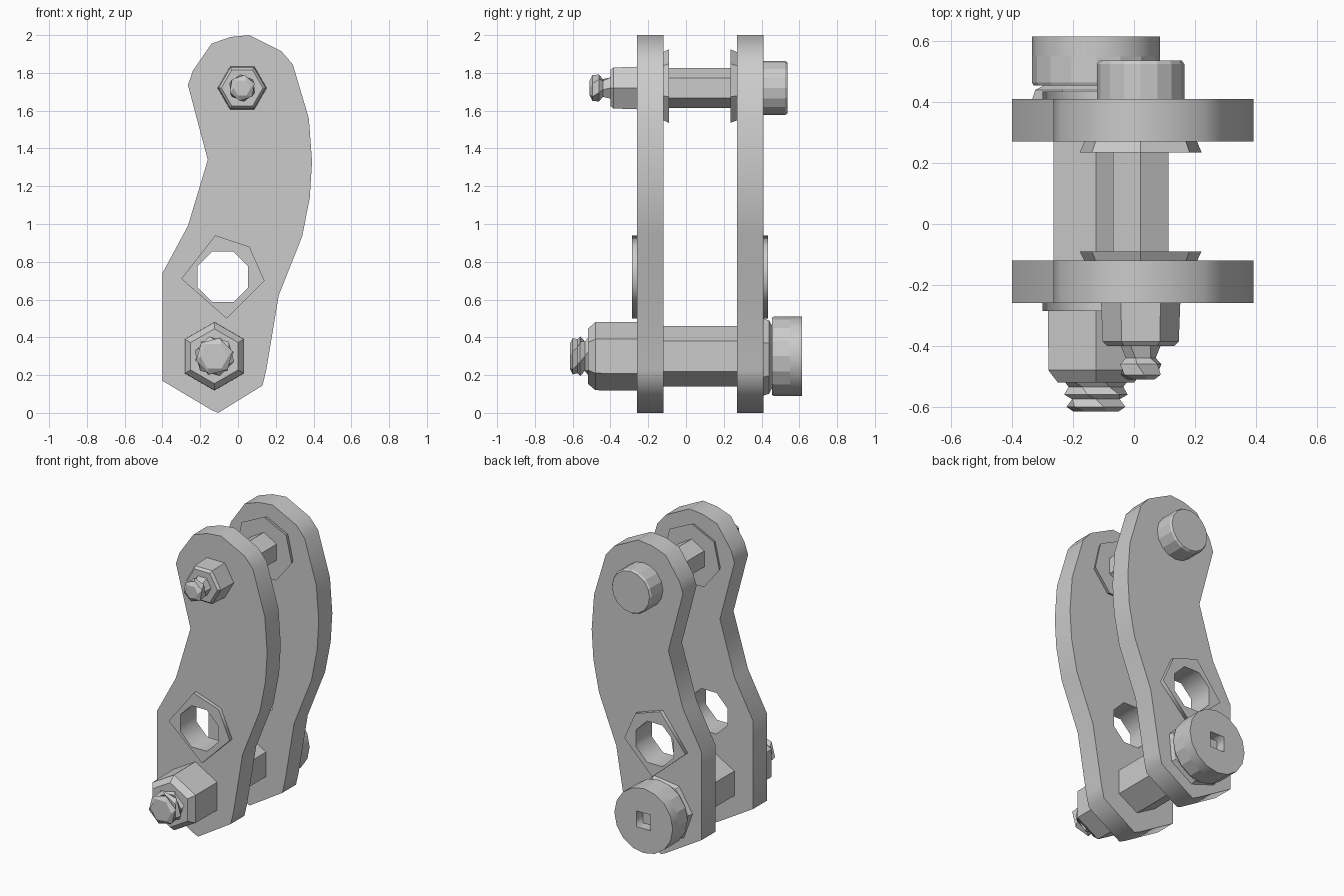
import bpy, bmesh
from math import sin, cos, pi, radians

if "Cube" in bpy.data.objects:
    bpy.data.objects.remove(bpy.data.objects["Cube"])


def ngon(cx, cz, r, n, deg=0):
    return [(cx + r * cos(2 * pi * i / n + radians(deg)),
             cz + r * sin(2 * pi * i / n + radians(deg))) for i in range(n)]


def prism(name, loops, y0, y1):
    """Filled x/z outline (extra loops are holes) extruded from y0 to y1."""
    cu = bpy.data.curves.new(name, 'CURVE')
    cu.dimensions, cu.fill_mode, cu.extrude = '2D', 'BOTH', (y1 - y0) / 2
    for loop in loops:
        sp = cu.splines.new('POLY')
        sp.points.add(len(loop) - 1)
        for p, (x, z) in zip(sp.points, loop):
            p.co = (x, z, 0, 1)
        sp.use_cyclic_u = True
    ob = bpy.data.objects.new(name, cu)
    ob.location.y = (y0 + y1) / 2
    ob.rotation_euler.x = pi / 2
    bpy.context.collection.objects.link(ob)
    bpy.ops.object.select_all(action='DESELECT')
    ob.select_set(True)
    bpy.context.view_layer.objects.active = ob
    bpy.ops.object.convert(target='MESH')
    return bpy.context.object


def turned(name, centre, rings, n, deg=0):
    """Solid along y from (y, radius) or (y, radius, twist) rings, capped at both ends."""
    bm = bmesh.new()
    rows = []
    for y, r, *tw in rings:
        twist = tw[0] if tw else 0
        rows.append([bm.verts.new((x, y, z)) for x, z in ngon(*centre, r, n, deg + twist)])
    for a, b in zip(rows, rows[1:]):
        for i in range(n):
            j = (i + 1) % n
            bm.faces.new((a[i], a[j], b[j], b[i]))
    bm.faces.new(rows[0])
    bm.faces.new(rows[-1])
    bmesh.ops.recalc_face_normals(bm, faces=bm.faces)
    me = bpy.data.meshes.new(name)
    bm.to_mesh(me)
    bm.free()
    ob = bpy.data.objects.new(name, me)
    bpy.context.collection.objects.link(ob)
    return ob


# Curved side plates, each with a through hole
outline = [(-.40, .17), (-.40, .74), (-.265, .99), (-.16, 1.34), (-.265, 1.735),
           (-.24, 1.81), (-.14, 1.955), (-.04, 1.99), (.06, 2.0), (.23, 1.915), (.29, 1.845),
           (.375, 1.56), (.392, 1.33), (.38, 1.14), (.34, .935), (.215, .62),
           (.15, .23), (.13, .145), (-.105, 0), (-.14, .015)]
hole = ngon(-.08, .72, .145, 8, 22.5)
prism("front_plate", [outline, hole], -.26, -.12)
prism("back_plate", [outline, hole], .27, .41)

# Raised rims around the through holes
rim = [(-.12, .94), (.06, .88), (.14, .70), (-.06, .50), (-.30, .71)]
prism("front_hole_rim", [rim, hole], -.285, -.26)
prism("back_hole_rim", [rim, hole], .41, .435)

# Upper bolt: shaft, inner washers, head, nut and thread end
up = (.022, 1.72)
turned("upper_shaft", up, [(-.13, .105), (.28, .105)], 6, 90)
turned("upper_front_washer", up, [(-.12, .19), (-.09, .205)], 7, 90)
turned("upper_back_washer", up, [(.235, .205), (.27, .19)], 7, 90)
turned("upper_bolt_head", up, [(.41, .143), (.525, .143), (.537, .135)], 16)
turned("upper_nut", up, [(-.40, .11), (-.385, .125), (-.26, .13)], 6)
turned("upper_thread_end", up, [(-.51, .045), (-.495, .07, 20), (-.46, .072, 40),
                                (-.44, .05, 50), (-.40, .065, 60)], 6)

# Lower bolt: shaft, washer, socket head, nut and thread end
low = (-.125, .30)
turned("lower_shaft", low, [(-.13, .16), (.28, .16)], 6, 90)
turned("lower_washer", low, [(.41, .21), (.44, .2), (.456, .17)], 7, 20)
turned("lower_bolt_head_base", low, [(.455, .205), (.465, .21), (.55, .21)], 16)
prism("lower_bolt_head_socket", [ngon(*low, .21, 16), ngon(*low, .072, 4, 45)], .55, .615)
turned("lower_nut", low, [(-.52, .145), (-.48, .18), (-.26, .182)], 6, 90)
turned("lower_thread_end", low, [(-.615, .075), (-.60, .1, 15), (-.575, .09, 30),
                                 (-.56, .108, 45), (-.535, .09, 60), (-.515, .108, 75)], 6)
